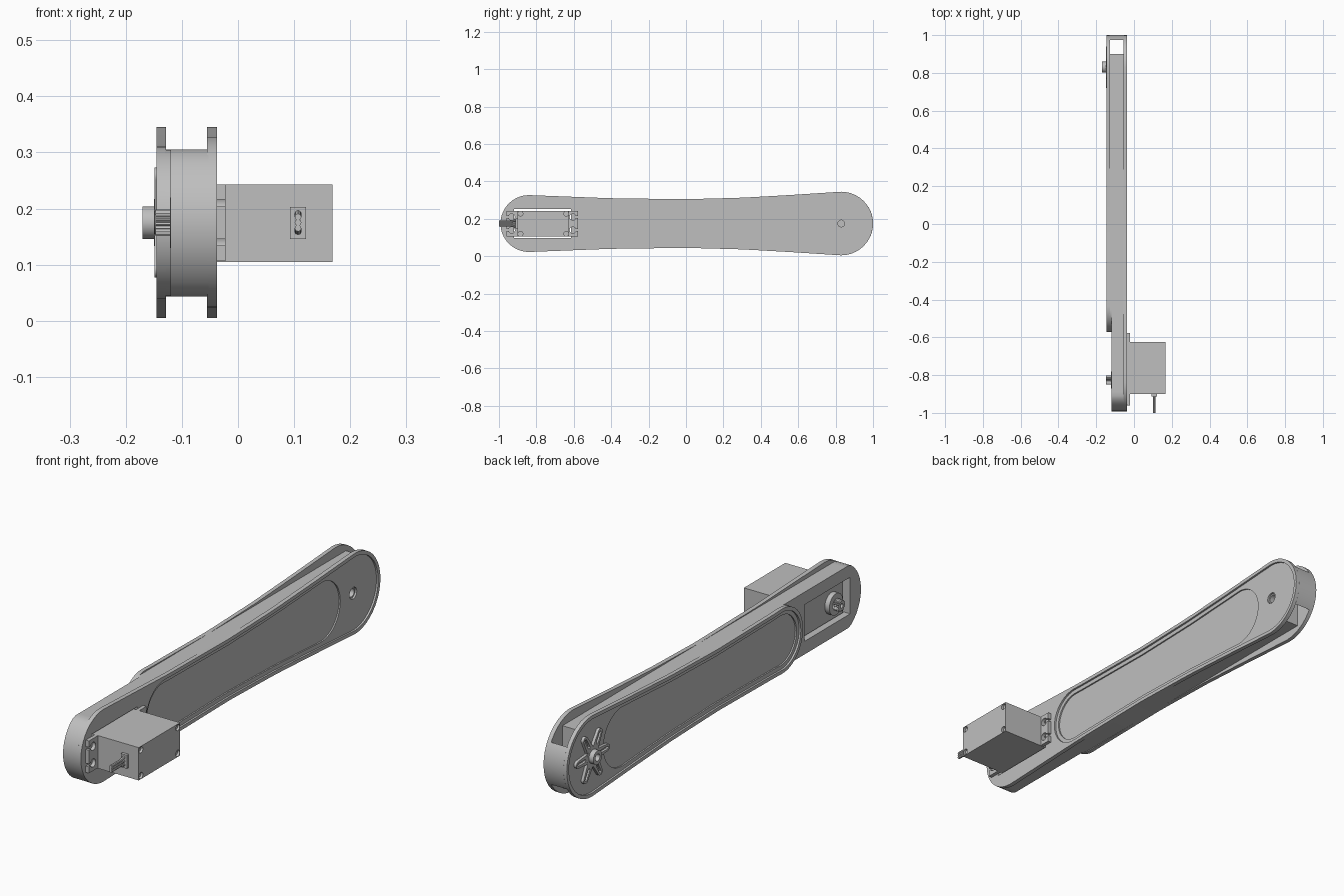
import bpy, bmesh, math
from mathutils import Vector

cube = bpy.data.objects.get("Cube")
if cube:
    bpy.data.objects.remove(cube, do_unlink=True)

grey = bpy.data.materials.new("plain_grey")
grey.use_nodes = True
grey.diffuse_color = (0.52, 0.52, 0.52, 1)
grey.node_tree.nodes["Principled BSDF"].inputs["Base Color"].default_value = (0.52, 0.52, 0.52, 1)

MID = 0.175                      # height of the long axis
FRONT, STEP, REAR = -0.84, -0.435, 0.83   # centres of the rounded ends
WIDTHS = [(-0.84, 0.152), (-0.4, 0.135), (0, 0.13), (0.3, 0.138), (0.55, 0.152), (0.83, 0.17)]


def half_width(y):
    for (a, wa), (b, wb) in zip(WIDTHS, WIDTHS[1:]):
        if y <= b:
            return wa + (wb - wa) * (y - a) / (b - a)
    return WIDTHS[-1][1]


def arc(y, z, r, a0, a1, n=20):
    return [(y + r * math.cos(math.radians(a0 + (a1 - a0) * i / n)),
             z + r * math.sin(math.radians(a0 + (a1 - a0) * i / n))) for i in range(n + 1)]


def arm_outline(front, rear, inset=0.0):
    """Rounded, flared outline in (y, z)."""
    n = 24
    ys = [rear + (front - rear) * i / n for i in range(1, n)]
    top = [(y, MID + half_width(y) - inset) for y in ys]
    low = [(y, 2 * MID - z) for y, z in reversed(top)]
    return (arc(rear, MID, half_width(rear) - inset, -90, 90) + top
            + arc(front, MID, half_width(front) - inset, 90, 270) + low)


def clamped(points, z0, z1, y1):
    out = []
    for y, z in points:
        p = (round(min(y, y1), 4), round(min(max(z, z0), z1), 4))
        if p not in out:
            out.append(p)
    return out


def finish(name, bm):
    bmesh.ops.recalc_face_normals(bm, faces=bm.faces)
    mesh = bpy.data.meshes.new(name)
    bm.to_mesh(mesh)
    bm.free()
    mesh.materials.append(grey)
    obj = bpy.data.objects.new(name, mesh)
    bpy.context.collection.objects.link(obj)
    return obj


def prism(name, points, x0, x1):
    """Extrude a (y, z) profile along x."""
    bm = bmesh.new()
    face = bm.faces.new([bm.verts.new((x0, y, z)) for y, z in points])
    new = bmesh.ops.extrude_face_region(bm, geom=[face])["geom"]
    bmesh.ops.translate(bm, vec=(x1 - x0, 0, 0),
                        verts=[v for v in new if isinstance(v, bmesh.types.BMVert)])
    return finish(name, bm)


def box(name, x0, x1, y0, y1, z0, z1):
    return prism(name, [(y0, z0), (y1, z0), (y1, z1), (y0, z1)], x0, x1)


def disc(name, y, z, r, x0, x1, n=32):
    return prism(name, arc(y, z, r, 0, 360 - 360 / n, n - 1), x0, x1)


def activate(obj):
    bpy.ops.object.select_all(action='DESELECT')
    obj.select_set(True)
    bpy.context.view_layer.objects.active = obj


def cut(obj, *cutters):
    for c in cutters:
        activate(obj)
        mod = obj.modifiers.new("cut", 'BOOLEAN')
        mod.operation, mod.solver, mod.object = 'DIFFERENCE', 'EXACT', c
        bpy.ops.object.modifier_apply(modifier=mod.name)
        bpy.data.objects.remove(c, do_unlink=True)


# Side plates, each with a stepped pocket
left_plate = prism("left_plate", arm_outline(FRONT, REAR), -0.055, -0.037)
right_plate = prism("right_plate", arm_outline(STEP, REAR), -0.145, -0.128)
for plate, shallow, deep, outside in ((left_plate, -0.045, -0.051, 0.0),
                                      (right_plate, -0.137, -0.131, -0.2)):
    cut(plate, prism("pocket", arm_outline(STEP, REAR, 0.015), shallow, outside),
        prism("inner_pocket", arm_outline(STEP, 0.62, 0.032), deep, outside))
cut(left_plate, disc("pivot_hole", REAR, MID, 0.024, -0.07, 0))

# Core between the plates, narrower than their flared ends
core = prism("arm_core", clamped(arm_outline(FRONT, REAR), 0.043, 0.305, 0.9), -0.12, -0.053)
cut(core, disc("pivot_bore", REAR, MID, 0.018, -0.1, 0))
prism("core_step", clamped(arm_outline(STEP, REAR), 0.043, 0.305, 0.9), -0.13, -0.118)
prism("rear_cap", arc(REAR, MID, 0.17, -31.5, 31.5), -0.13, -0.053)

# Opening for the servo
for part in (core, left_plate):
    cut(part, box("servo_opening", -0.2, 0.1, -0.92, -0.615, 0.098, 0.252))

# Servo case with recessed corner screws
servo = box("servo_case", -0.1, 0.168, -0.9, -0.625, 0.105, 0.243)
for y in (-0.885, -0.64):
    for z in (0.12, 0.228):
        cut(servo, disc("screw_recess", y, z, 0.013, 0.155, 0.2, 16))
        disc("case_screw", y, z, 0.009, 0.15, 0.161, 12)

# Servo mounting ears with open slots
for name, y0, y1, hole, edge in (("front_ear", -0.96, -0.895, -0.932, -0.98),
                                 ("rear_ear", -0.63, -0.578, -0.605, -0.56)):
    ear = box(name, -0.037, -0.022, y0, y1, 0.107, 0.243)
    for z in (0.14, 0.21):
        cut(ear, disc("ear_hole", hole, z, 0.017, -0.05, 0, 20),
            box("ear_slot", -0.05, 0, min(hole, edge), max(hole, edge), z - 0.006, z + 0.006))

# Servo output boss and toothed shaft
disc("output_boss", FRONT + 0.015, MID, 0.045, -0.121, -0.098)
teeth = [(FRONT + 0.015 + r * math.cos(a), MID + r * math.sin(a))
         for i in range(40) for r, a in [(0.024 if i % 2 else 0.02, i * math.pi / 20)]]
shaft = prism("output_shaft", teeth, -0.147, -0.118)
cut(shaft, disc("shaft_bore", FRONT + 0.015, MID, 0.009, -0.16, -0.13, 16))

# Cable socket and three wires
box("cable_socket", 0.093, 0.121, -0.912, -0.895, 0.146, 0.203)
for i in (-1, 0, 1):
    curve = bpy.data.curves.new("wire", 'CURVE')
    curve.dimensions, curve.bevel_depth, curve.bevel_resolution = '3D', 0.006, 2
    curve.use_fill_caps = True
    line = curve.splines.new('POLY')
    line.points.add(2)
    for p, (y, spread) in zip(line.points, ((-0.9, 0.018), (-0.94, 0.01), (-1.0, 0.01))):
        p.co = (0.107, y, MID + i * spread, 1)
    curve.materials.append(grey)
    wire = bpy.data.objects.new("cable_wire", curve)
    bpy.context.collection.objects.link(wire)
    activate(wire)
    bpy.ops.object.convert(target='MESH')

# Six-armed horn with slotted arms and a bored hub
for k in range(6):
    a = math.radians(60 * k)

    def spin(points):
        return [(REAR + y * math.cos(a) - z * math.sin(a),
                 MID + y * math.sin(a) + z * math.cos(a)) for y, z in points]

    arm = prism("horn_arm", spin([(0, -0.024), *arc(0.096, 0, 0.015, -90, 90, 10), (0, 0.024)]),
                -0.149, -0.136)
    cut(arm, prism("horn_slot", spin(arc(0.095, 0, 0.006, -90, 90, 6)
                                     + arc(0.055, 0, 0.006, 90, 270, 6)), -0.16, -0.139))
disc("horn_base", REAR, MID, 0.042, -0.1495, -0.136)
hub = disc("horn_hub", REAR, MID, 0.029, -0.17, -0.14)
cut(hub, disc("hub_bore", REAR, MID, 0.015, -0.18, -0.152, 20))

# Smooth the curved sides, keep edges crisp
for obj in list(bpy.context.scene.objects):
    if obj.type == 'MESH':
        activate(obj)
        bpy.ops.object.shade_smooth_by_angle(angle=math.radians(30))
